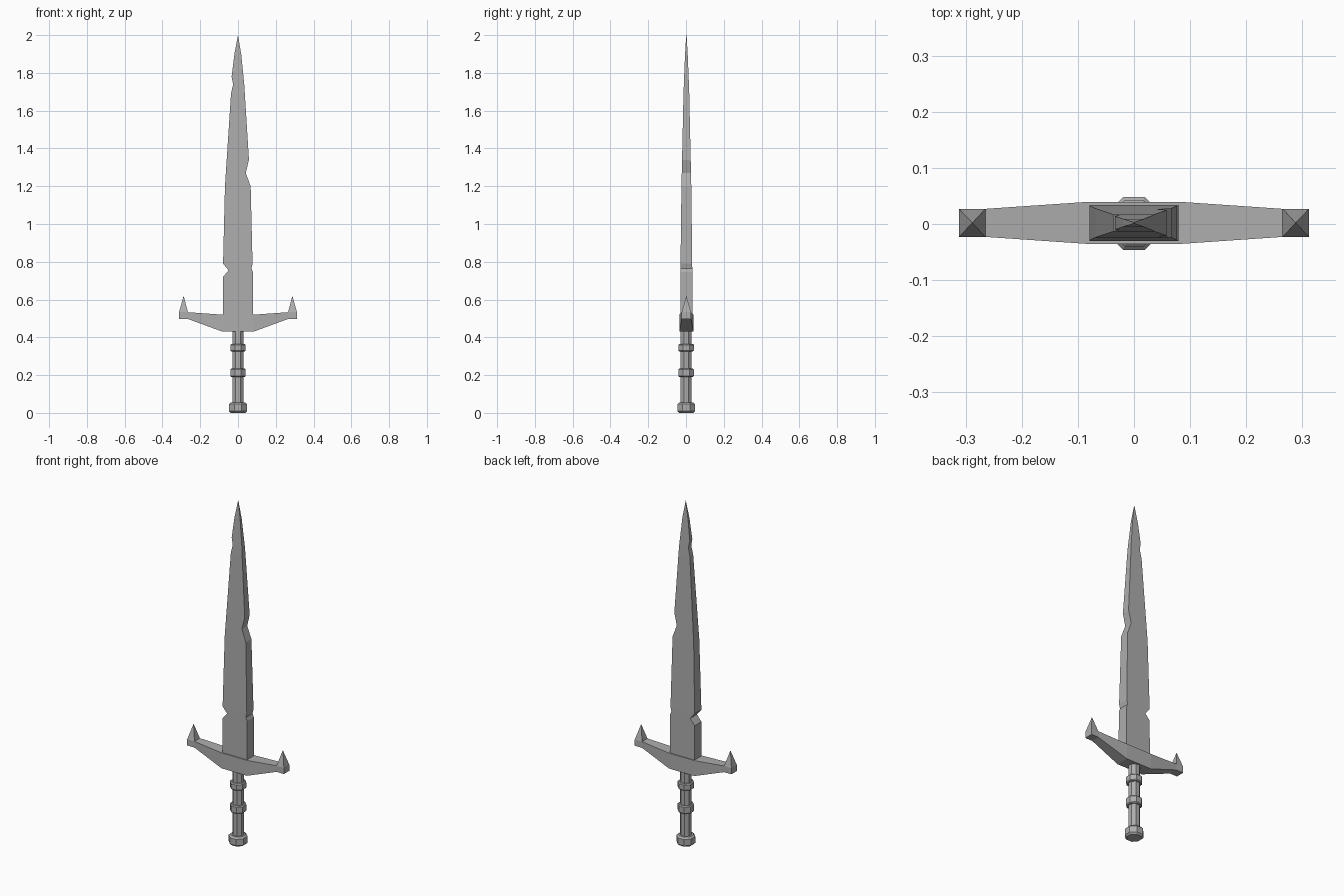
import bpy, bmesh
from math import pi, cos, sin

cube = bpy.data.objects.get("Cube")
if cube:
    bpy.data.objects.remove(cube)

steel = bpy.data.materials.new("grey_steel")
steel.use_nodes = True
GREY = (0.42, 0.42, 0.42, 1)
steel.diffuse_color = GREY
steel.node_tree.nodes["Principled BSDF"].inputs["Base Color"].default_value = GREY

Y_MID = 0.002


def loft(name, rings):
    """Skin a list of equal-sized vertex rings and cap both ends."""
    bm = bmesh.new()
    loops = [[bm.verts.new(p) for p in ring] for ring in rings]
    n = len(loops[0])
    for a, b in zip(loops, loops[1:]):
        for i in range(n):
            j = (i + 1) % n
            bm.faces.new((a[i], a[j], b[j], b[i]))
    bm.faces.new(loops[0])
    bm.faces.new(loops[-1])
    bmesh.ops.remove_doubles(bm, verts=bm.verts, dist=0.0001)
    bmesh.ops.recalc_face_normals(bm, faces=bm.faces)
    mesh = bpy.data.meshes.new(name)
    bm.to_mesh(mesh)
    bm.free()
    mesh.materials.append(steel)
    obj = bpy.data.objects.new(name, mesh)
    bpy.context.collection.objects.link(obj)
    return obj


def sample(table, z):
    """Linear interpolation in (height, value) pairs."""
    for (z0, v0), (z1, v1) in zip(table, table[1:]):
        if z <= z1:
            return v0 + (v1 - v0) * (z - z0) / (z1 - z0)
    return table[-1][1]


# Blade: rectangular section, notched edges, tapering to a point
right_edge = [(0.5, -0.079), (0.72, -0.079), (0.755, -0.05), (0.79, -0.079),
              (1.2, -0.069), (1.69, -0.037), (1.74, -0.026), (1.78, -0.034),
              (1.9, -0.019), (2.0, 0)]
left_edge = [(0.5, 0.079), (0.745, 0.079), (0.765, 0.071), (0.79, 0.077),
             (1.2, 0.067), (1.27, 0.041), (1.34, 0.058),
             (1.74, 0.033), (1.9, 0.017), (2.0, 0)]
thickness = [(0.5, 0.032), (0.8, 0.031), (1.2, 0.026), (1.7, 0.015),
             (1.9, 0.007), (2.0, 0.001)]
levels = sorted({z for z, _ in right_edge + left_edge})
rings = []
for z in levels:
    x0, x1, t = sample(right_edge, z), sample(left_edge, z), sample(thickness, z)
    rings.append([(x0, Y_MID - t, z), (x1, Y_MID - t, z),
                  (x1, Y_MID + t, z), (x0, Y_MID + t, z)])
loft("blade", rings)

# Crossguard: sections along x as (x, bottom, top, half depth)
half = [(0.082, 0.43, 0.52, 0.0375), (0.265, 0.497, 0.533, 0.025),
        (0.312, 0.497, 0.533, 0.025)]
sections = [(-x, b, t, d) for x, b, t, d in reversed(half)] + half
loft("crossguard", [[(x, Y_MID - d, b), (x, Y_MID + d, b),
                     (x, Y_MID + d, t), (x, Y_MID - d, t)]
                    for x, b, t, d in sections])

# Upright spikes on the guard ends
for side, s in (("left", 1), ("right", -1)):
    base = [(s * x, Y_MID + y, 0.533) for x, y in
            ((0.265, -0.025), (0.312, -0.025), (0.312, 0.025), (0.265, 0.025))]
    loft(side + "_guard_spike", [base, [(s * 0.288, Y_MID, 0.62)] * 3 + [(s * 0.2881, Y_MID, 0.62)]])


def octagon(name, profile):
    """Eight-sided turned part; profile holds (radius to flat, height)."""
    angles = [pi / 8 + i * pi / 4 for i in range(8)]
    k = 1 / cos(pi / 8)
    loft(name, [[(r * k * cos(a), 0.001 + r * k * sin(a), z) for a in angles]
                for r, z in profile])


# Grip, collars and pommel
octagon("grip", [(0.029, 0.03), (0.029, 0.44)])


def collar(name, z0, z1, r, c):
    octagon(name, [(r - c, z0), (r, z0 + c), (r, z1 - c), (r - c, z1)])


collar("upper_collar", 0.325, 0.365, 0.041, 0.005)
collar("lower_collar", 0.19, 0.235, 0.041, 0.005)
collar("pommel", 0, 0.055, 0.047, 0.009)
